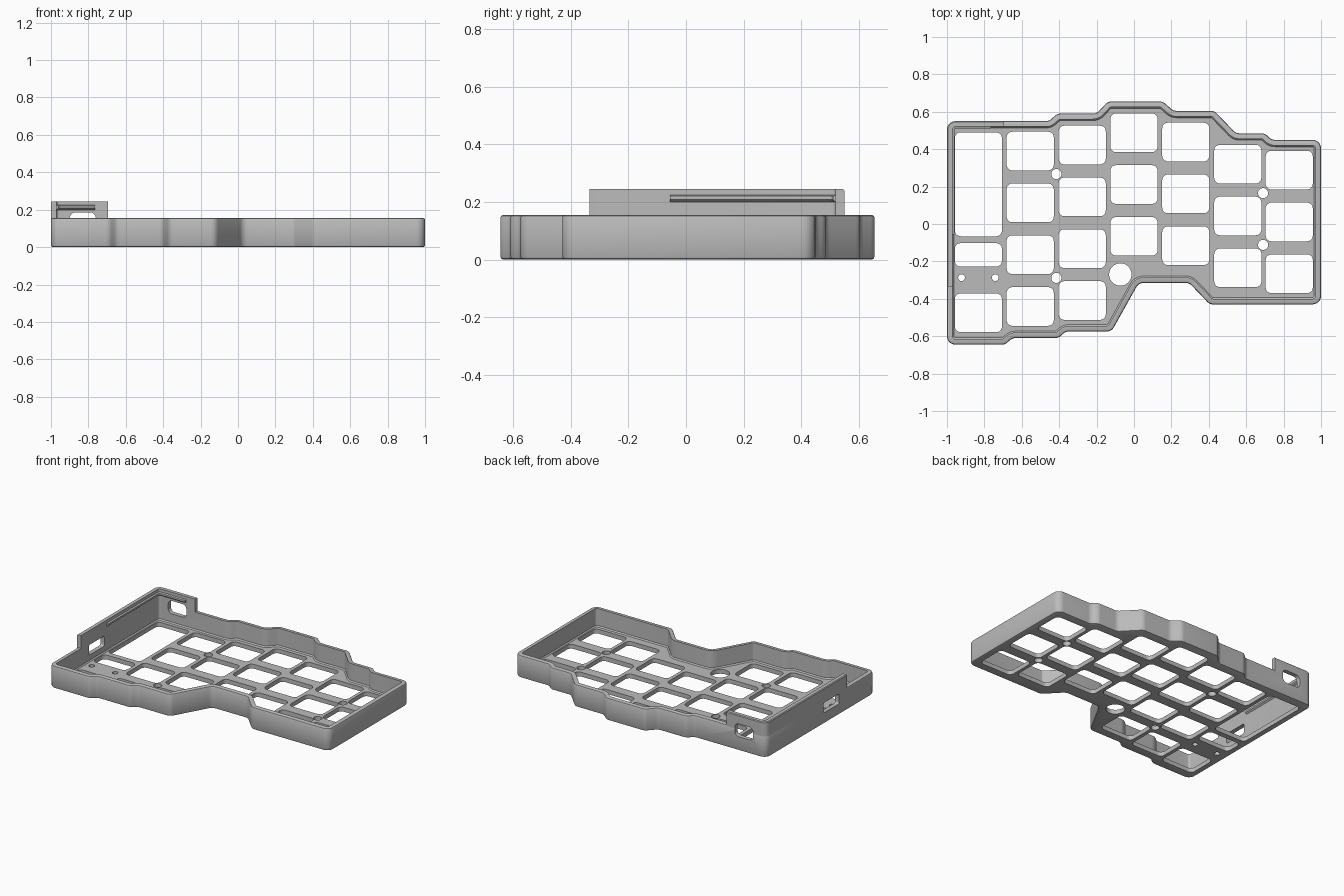
import bpy, bmesh, math
from mathutils import Vector

cube = bpy.data.objects.get("Cube")
if cube:
    bpy.data.objects.remove(cube, do_unlink=True)

grey = bpy.data.materials.new("case grey")
grey.use_nodes = True
colour = (0.5, 0.5, 0.5, 1)
grey.diffuse_color = colour
grey.node_tree.nodes["Principled BSDF"].inputs["Base Color"].default_value = colour


def offset_path(points, d, radius, closed, steps=5):
    """Shift a path to its left by d and round its corners."""
    pts = [Vector(p) for p in points]
    n = len(pts)

    def normal(a, b):
        t = (b - a).normalized()
        return Vector((-t.y, t.x))

    moved = []
    for i, p in enumerate(pts):
        if not closed and i in (0, n - 1):
            a, b = (p, pts[1]) if i == 0 else (pts[-2], p)
            moved.append(p + normal(a, b) * d)
        else:
            n1, n2 = normal(pts[i - 1], p), normal(p, pts[(i + 1) % n])
            moved.append(p + (n1 + n2) * d / (1 + n1.dot(n2)))
    out = []
    for i, p in enumerate(moved):
        if not closed and i in (0, n - 1):
            out.append(p)
            continue
        a = (p - moved[i - 1]).normalized()
        b = (moved[(i + 1) % n] - p).normalized()
        turn = math.atan2(a.x * b.y - a.y * b.x, a.dot(b))
        sign = 1 if turn > 0 else -1
        r = max(radius - sign * d, 0.012)
        start = p - a * r * math.tan(abs(turn) / 2)
        side = Vector((-a.y, a.x)) * sign * r
        centre = start + side
        for k in range(steps + 1):
            ang = turn * k / steps
            c, s = math.cos(ang), math.sin(ang)
            v = -side
            out.append(centre + Vector((v.x * c - v.y * s, v.x * s + v.y * c)))
    return out


def sweep(name, points, section, radius, closed):
    """Sweep (inset, z) pairs along a path; closed paths get floor and lid."""
    bm = bmesh.new()
    rows = [[bm.verts.new((p.x, p.y, z)) for p in offset_path(points, d, radius, closed)]
            for d, z in section]
    nr, nc = len(rows), len(rows[0])
    for r in range(nr - 1 if closed else nr):
        for c in range(nc if closed else nc - 1):
            r2, c2 = (r + 1) % nr, (c + 1) % nc
            bm.faces.new((rows[r][c], rows[r][c2], rows[r2][c2], rows[r2][c]))
    if closed:
        bm.faces.new(rows[0])
        bm.faces.new(rows[-1])
    else:
        bm.faces.new([row[0] for row in rows])
        bm.faces.new([row[-1] for row in rows])
    return finish(name, bm)


def finish(name, bm):
    bmesh.ops.recalc_face_normals(bm, faces=bm.faces)
    mesh = bpy.data.meshes.new(name)
    bm.to_mesh(mesh)
    bm.free()
    mesh.materials.append(grey)
    obj = bpy.data.objects.new(name, mesh)
    bpy.context.collection.objects.link(obj)
    return obj


def prism(bm, loop, depth):
    face = bm.faces.new([bm.verts.new(p) for p in loop])
    new = bmesh.ops.extrude_face_region(bm, geom=[face])["geom"]
    bmesh.ops.translate(bm, vec=depth, verts=[g for g in new if isinstance(g, bmesh.types.BMVert)])


def rounded_rect(u, v, w, h, r):
    box = [(u - w / 2, v - h / 2), (u + w / 2, v - h / 2),
           (u + w / 2, v + h / 2), (u - w / 2, v + h / 2)]
    return offset_path(box, 0, r, True)


def floor_hole(bm, x, y, w, h, r=0.03):
    prism(bm, [(p.x, p.y, -0.05) for p in rounded_rect(x, y, w, h, r)], (0, 0, 0.13))


def round_hole(bm, x, y, r):
    ring = [math.tau * k / 32 for k in range(32)]
    prism(bm, [(x + r * math.cos(a), y + r * math.sin(a), -0.05) for a in ring], (0, 0, 0.13))


def cut(obj, cutter):
    mod = obj.modifiers.new("openings", 'BOOLEAN')
    mod.operation, mod.solver, mod.object = 'DIFFERENCE', 'EXACT', cutter
    bpy.context.view_layer.objects.active = obj
    bpy.ops.object.modifier_apply(modifier=mod.name)


# Tray with stepped outline, rounded rims and thin floor
outline = [(-1, -0.645), (-0.69, -0.645), (-0.65, -0.61), (-0.405, -0.61), (-0.365, -0.575),
           (-0.12, -0.575), (0.025, -0.315), (0.295, -0.315), (0.405, -0.43), (1, -0.43),
           (1, 0.45), (0.735, 0.45), (0.7, 0.485), (0.545, 0.485), (0.43, 0.605),
           (0.21, 0.605), (0.155, 0.655), (-0.14, 0.655), (-0.2, 0.59), (-0.41, 0.59),
           (-0.455, 0.55), (-1, 0.55)]
tray = sweep("tray", outline,
             [(0.01, 0), (0.003, 0.003), (0, 0.01), (0, 0.146), (0.003, 0.152), (0.009, 0.155),
              (0.03, 0.155), (0.03, 0.038), (0.037, 0.03)], 0.045, True)

# Raised corner wall and the snap rib inside it
corner = (-1, 0.55)
raised_wall = sweep("raised_wall", [(-0.695, 0.55), corner, (-1, -0.335)],
                    [(0, 0.146), (0, 0.24), (0.005, 0.245), (0.03, 0.245), (0.03, 0.146)],
                    0.045, False)
snap_rib = sweep("snap_rib", [(-0.765, 0.55), corner, (-1, -0.055)],
                 [(0.028, 0.225), (0.04, 0.22), (0.04, 0.208), (0.028, 0.198)], 0.045, False)

# Key openings: column centre, top row centre, number of rows
bm = bmesh.new()
columns = [(-0.555, 0.39, 4), (-0.277, 0.422, 4), (0, 0.488, 3), (0.277, 0.438, 3),
           (0.555, 0.32, 3), (0.83, 0.288, 3)]
for x, top, count in columns:
    for row in range(count):
        floor_hole(bm, x, top - row * 0.277, 0.252, 0.207)
floor_hole(bm, -0.832, -0.475, 0.252, 0.207)
floor_hole(bm, -0.832, 0.212, 0.252, 0.555)
floor_hole(bm, -0.832, -0.165, 0.252, 0.125)

# Screw holes, peg holes and reset opening
for x, y in [(-0.415, 0.267), (-0.415, -0.288), (0.69, 0.165), (0.69, -0.112)]:
    round_hole(bm, x, y, 0.027)
for x in (-0.922, -0.742):
    round_hole(bm, x, -0.287, 0.018)
round_hole(bm, -0.073, -0.27, 0.06)

# Port openings through the back and side walls
prism(bm, [(p.x, 0.48, p.y) for p in rounded_rect(-0.83, 0.14, 0.14, 0.09, 0.03)], (0, 0.15, 0))
prism(bm, [(-1.05, p.x, p.y) for p in rounded_rect(-0.165, 0.11, 0.17, 0.07, 0.012)], (0.11, 0, 0))
cutter = finish("opening_cutter", bm)
cutter.hide_render = True
for part in (tray, raised_wall):
    cut(part, cutter)
bpy.data.objects.remove(cutter, do_unlink=True)

# Smooth rounded edges, keep sharp ones
bpy.ops.object.select_all(action='DESELECT')
for part in (tray, raised_wall, snap_rib):
    part.select_set(True)
bpy.context.view_layer.objects.active = tray
bpy.ops.object.shade_smooth_by_angle(angle=math.radians(35))
